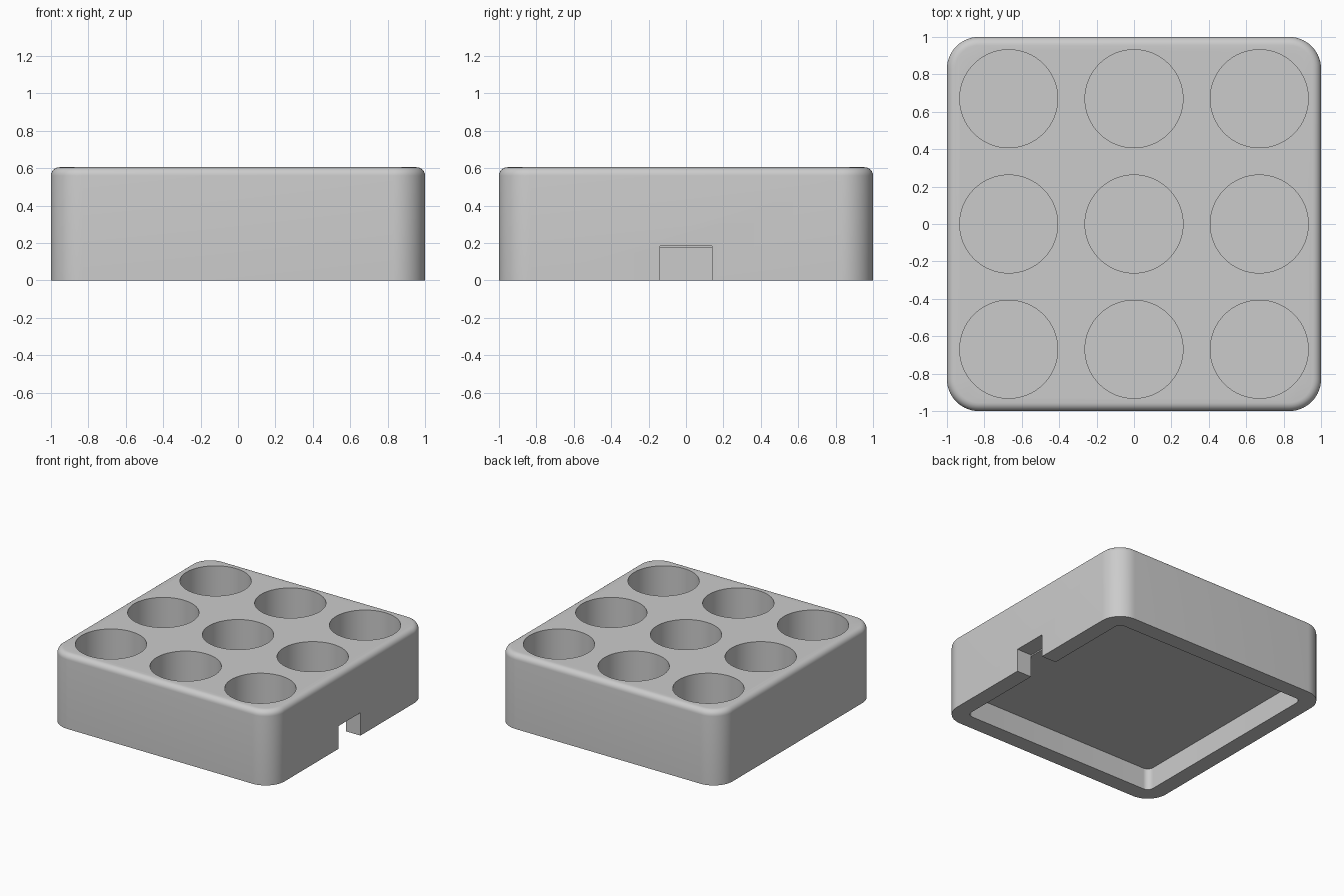
import bpy, bmesh, math
from mathutils import Matrix

default = bpy.data.objects.get("Cube")
if default:
    bpy.data.objects.remove(default, do_unlink=True)

HEIGHT = 0.605
PITCH, HOLE_R, HOLE_FLOOR = 0.67, 0.262, 0.22
INNER, CEILING = 0.87, 0.175
NOTCH_HALF, NOTCH_TOP = 0.14, 0.185

grey = bpy.data.materials.new("light_grey")
grey.use_nodes = True
colour = (0.6, 0.6, 0.6, 1)
grey.diffuse_color = colour
grey.node_tree.nodes["Principled BSDF"].inputs["Base Color"].default_value = colour


def finish(name, bm):
    bmesh.ops.recalc_face_normals(bm, faces=bm.faces)
    mesh = bpy.data.meshes.new(name)
    bm.to_mesh(mesh)
    bm.free()
    mesh.materials.append(grey)
    obj = bpy.data.objects.new(name, mesh)
    bpy.context.collection.objects.link(obj)
    return obj


def block(name, low, high, corner=0, top=0):
    """Box between two corners, with rounded upright edges and top rim."""
    bm = bmesh.new()
    bmesh.ops.create_cube(bm, size=1)
    for v in bm.verts:
        v.co = [h if c > 0 else l for c, l, h in zip(v.co, low, high)]
    if corner:
        upright = [e for e in bm.edges
                   if abs(e.verts[0].co.z - e.verts[1].co.z) > 0.01]
        bmesh.ops.bevel(bm, geom=upright, offset=corner, segments=14,
                        profile=0.5, affect='EDGES')
    if top:
        rim = [e for e in bm.edges
               if all(v.co.z > high[2] - 1e-4 for v in e.verts)]
        bmesh.ops.bevel(bm, geom=rim, offset=top, segments=6,
                        profile=0.5, affect='EDGES')
    return finish(name, bm)


def cut(target, cutter):
    cutter.hide_render = True
    mod = target.modifiers.new("cut", 'BOOLEAN')
    mod.operation = 'DIFFERENCE'
    mod.solver = 'EXACT'
    mod.object = cutter
    bpy.context.view_layer.objects.active = target
    bpy.ops.object.modifier_apply(modifier=mod.name)
    bpy.data.objects.remove(cutter, do_unlink=True)


# Rounded holder body
body = block("holder_body", (-1, -1, 0), (1, 1, HEIGHT), 0.17, 0.045)

# Three by three grid of round wells
bm = bmesh.new()
depth = HEIGHT + 0.1 - HOLE_FLOOR
for i in (-1, 0, 1):
    for j in (-1, 0, 1):
        place = Matrix.Translation((i * PITCH, j * PITCH, HOLE_FLOOR + depth / 2))
        bmesh.ops.create_cone(bm, cap_ends=True, segments=64, radius1=HOLE_R,
                              radius2=HOLE_R, depth=depth, matrix=place)
cut(body, finish("well_cutter", bm))

# Hollow underside
cut(body, block("cavity_cutter", (-INNER, -INNER, -0.1),
                (INNER, INNER, CEILING), 0.05))

# Cable notch through the left wall
cut(body, block("notch_cutter", (INNER - 0.002, -NOTCH_HALF, -0.1),
                (1.1, NOTCH_HALF, NOTCH_TOP)))

bpy.ops.object.select_all(action='DESELECT')
body.select_set(True)
bpy.context.view_layer.objects.active = body
bpy.ops.object.shade_smooth_by_angle(angle=math.radians(35))
